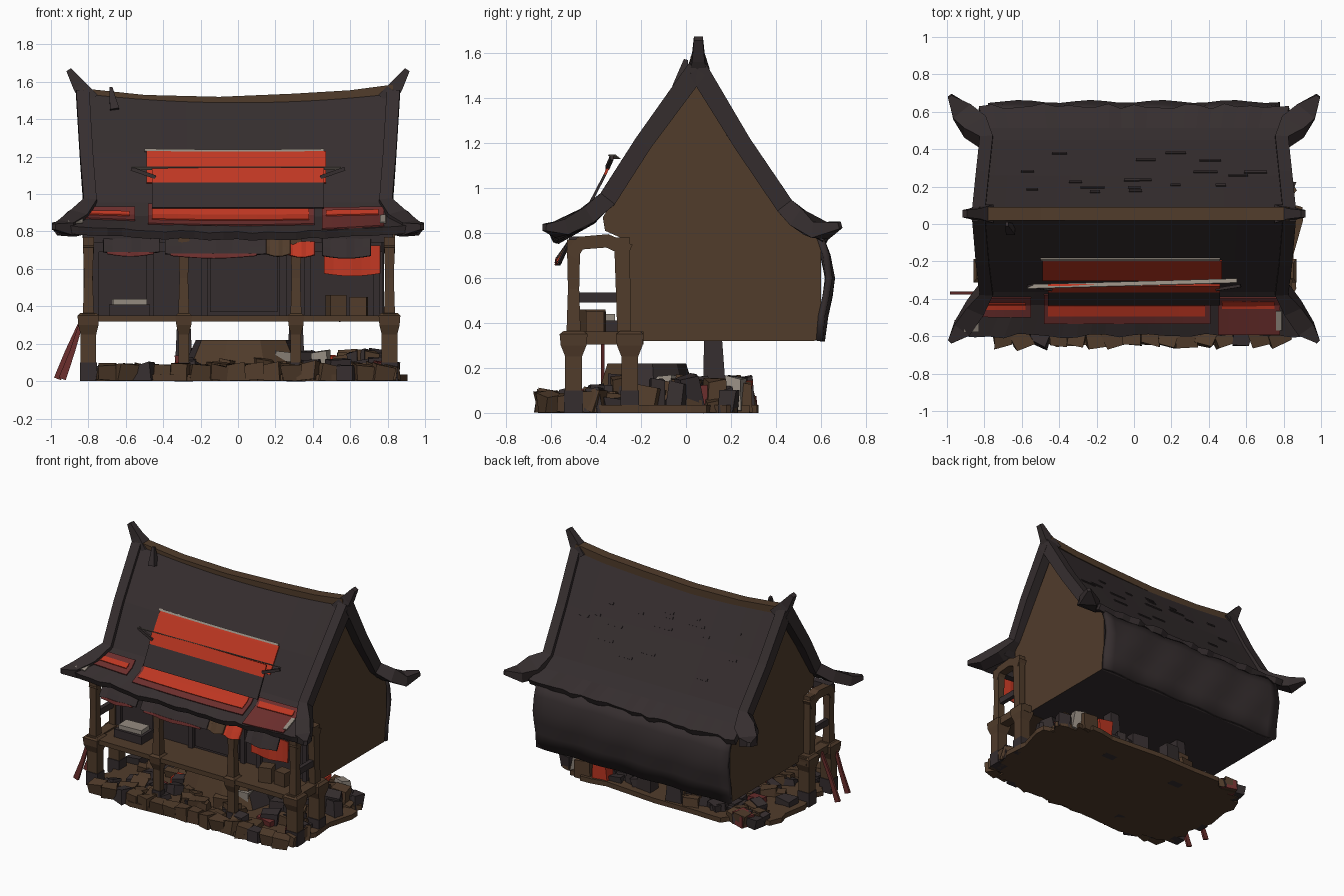
import bpy, bmesh, math, random
from mathutils import Vector, Matrix

random.seed(4)
old = bpy.data.objects.get("Cube")
if old:
    bpy.data.objects.remove(old, do_unlink=True)


def material(name, colour):
    mat = bpy.data.materials.new(name)
    mat.use_nodes = True
    mat.diffuse_color = (*colour, 1)
    mat.node_tree.nodes["Principled BSDF"].inputs["Base Color"].default_value = (*colour, 1)
    return mat


DARK = material("dark thatch", (0.036, 0.027, 0.028))
BROWN = material("brown wood", (0.082, 0.045, 0.024))
RED = material("bright red cloth", (0.52, 0.038, 0.016))
MAROON = material("faded red cloth", (0.15, 0.028, 0.026))
GREY = material("pale grey", (0.30, 0.26, 0.22))


def finish(name, bm, mats):
    bmesh.ops.recalc_face_normals(bm, faces=bm.faces)
    mesh = bpy.data.meshes.new(name)
    bm.to_mesh(mesh)
    bm.free()
    for mat in mats:
        mesh.materials.append(mat)
    obj = bpy.data.objects.new(name, mesh)
    bpy.context.collection.objects.link(obj)
    return obj


def box(name, lo, hi, mat, turn=0):
    lo, hi = Vector(lo), Vector(hi)
    bm = bmesh.new()
    bmesh.ops.create_cube(bm, size=1, matrix=Matrix.Translation((lo + hi) / 2)
                          @ Matrix.Rotation(turn, 4, 'Z') @ Matrix.Diagonal((*(hi - lo), 1)))
    return finish(name, bm, [mat])


def sweep(name, points, sizes, mat, ref=(1, 0, 0)):
    """Rectangular beam through points; sizes are half width along ref and half height."""
    pts, ref = [Vector(p) for p in points], Vector(ref)
    bm, rings = bmesh.new(), []
    for i, p in enumerate(pts):
        along = (pts[min(i + 1, len(pts) - 1)] - pts[max(i - 1, 0)]).normalized()
        side = (ref - along * ref.dot(along)).normalized()
        up = along.cross(side)
        w, h = sizes[min(i, len(sizes) - 1)]
        rings.append([bm.verts.new(p + side * w * a + up * h * b)
                      for a, b in ((-1, -1), (1, -1), (1, 1), (-1, 1))])
    for a, b in zip(rings, rings[1:]):
        for k in range(4):
            bm.faces.new((a[k], a[k - 1], b[k - 1], b[k]))
    bm.faces.new(rings[0])
    bm.faces.new(rings[-1])
    return finish(name, bm, [mat])


def sheet(name, rows, mat, thick):
    bm = bmesh.new()
    grid = [[bm.verts.new(p) for p in row] for row in rows]
    for a, b in zip(grid, grid[1:]):
        for i in range(len(a) - 1):
            bm.faces.new((a[i], a[i + 1], b[i + 1], b[i]))
    obj = finish(name, bm, [mat])
    mod = obj.modifiers.new("thickness", 'SOLIDIFY')
    mod.thickness, mod.offset = thick, 0
    return obj


# Roof slopes: each row is y, z, half width, corner lift
FRONT = [(0.05, 1.49, 0.83, 0.05), (-0.18, 1.20, 0.81, 0.01), (-0.345, 0.94, 0.79, 0),
         (-0.42, 0.86, 0.84, 0.01), (-0.59, 0.775, 0.93, 0.04)]
BACK = [(0.05, 1.49, 0.83, 0.05), (0.24, 1.20, 0.81, 0.01), (0.43, 0.92, 0.79, 0),
        (0.50, 0.84, 0.80, 0), (0.62, 0.775, 0.83, 0.01)]


def roof_point(rows, v, x=None, t=0):
    i = min(int(v), len(rows) - 2)
    y, z, half, lift = (a + (b - a) * (v - i) for a, b in zip(rows[i], rows[i + 1]))
    t = t if x is None else x / half
    return Vector((t * half, y, z + lift * t * t))


for name, rows in (("front_roof", FRONT), ("back_roof", BACK)):
    grid = [[roof_point(rows, v, t=k / 12) for k in range(-12, 13)] for v in range(5)]
    for p in grid[-1][1:-1]:
        p.y += random.uniform(-0.015, 0.015)
        p.z += random.uniform(-0.006, 0.006)
    sheet(name, grid, DARK, 0.045)


def patch(name, x0, x1, v0, v1, mat, off=0.027, rows=FRONT):
    vs = sorted({v0, v1} | {v for v in range(5) if v0 < v < v1})
    grid = []
    for v in vs:
        d = roof_point(rows, min(v + 0.2, 4), x0) - roof_point(rows, v - 0.2, x0)
        n = Vector((0, d.z, -d.y)).normalized()
        n = n if n.z > 0 else -n
        grid.append([roof_point(rows, v, x0 + (x1 - x0) * k / 6) + n * off for k in range(7)])
    return sheet(name, grid, mat, 0.008)


# Painted cloth on the roof and along the eave
patch("roof_red_panel", -0.49, 0.47, 0.97, 1.6, RED)
patch("roof_panel_trim", -0.50, 0.46, 0.93, 0.97, GREY)
for name, x0, x1, v0, v1, s0, s1 in (("left", -0.84, -0.55, 2.4, 3.4, 2.75, 3.15),
                                     ("middle", -0.48, 0.41, 2.15, 3.6, 2.45, 3.35),
                                     ("right", 0.45, 0.78, 2.4, 3.95, 2.65, 3.1)):
    patch("eave_cloth_" + name, x0, x1, v0, v1, MAROON)
    patch("eave_streak_" + name, x0 + 0.02, x1 - 0.03, s0, s1, RED, 0.033)
patch("eave_grey_left", -0.91, -0.83, 3.3, 3.85, GREY, 0.03)
patch("eave_grey_right", 0.76, 0.79, 3.2, 3.8, GREY, 0.032)

# Loose shingles
for k in range(24):
    rows = BACK if k % 4 else FRONT
    x, v = random.uniform(-0.65, 0.6), random.uniform(0.5, 1.9)
    if rows is BACK or abs(x) > 0.52:
        patch("loose_shingle", x, x + random.uniform(0.05, 0.13), v, v + 0.05, DARK, 0.024, rows)

# Propped awning over the roof opening, with a pale strip along its top edge
awning = [(-0.325, 1.14), (-0.36, 1.06), (-0.43, 0.925)]
for name, (a, b), mat in (("awning_top", awning[:2], RED), ("awning_bottom", awning[1:], DARK)):
    sheet(name, [[(x, y, z) for x in (-0.46, 0, 0.46)] for y, z in (a, b)], mat, 0.012)
sheet("awning_edge", [[(x, y - 0.016 * x / 0.56 * -1, z) for x in (-0.57, 0, 0.55)]
                      for y, z in ((-0.33, 1.147), (-0.308, 1.13))], GREY, 0.004)
for s in (-1, 1):
    sweep("awning_stick", [(s * 0.57, -0.33, 1.135), (s * 0.44, -0.35, 1.09)], [(0.008, 0.01)], DARK, (0, 1, 0))

# Ridge, barge boards, swept corners and horns
sweep("ridge_board", [(x, 0.055, z) for x, z in ((-0.83, 1.54), (-0.5, 1.505), (-0.1, 1.495),
                                                 (0.3, 1.512), (0.6, 1.53), (0.83, 1.56))],
      [(0.035, 0.025)], BROWN, (0, 1, 0))
for s in (-1, 1):
    sweep("front_barge", [(s * 0.83, 0.05, 1.53), (s * 0.81, -0.19, 1.20), (s * 0.79, -0.35, 0.95),
                          (s * 0.85, -0.45, 0.87), (s * 0.92, -0.56, 0.82), (s * 0.985, -0.63, 0.825)],
          [(0.035, 0.045), (0.035, 0.04), (0.035, 0.04), (0.05, 0.04), (0.05, 0.035), (0.012, 0.015)], DARK)
    sweep("back_barge", [(s * 0.83, 0.05, 1.53), (s * 0.81, 0.25, 1.20), (s * 0.79, 0.44, 0.92),
                         (s * 0.85, 0.52, 0.85), (s * 0.92, 0.60, 0.81), (s * 0.985, 0.685, 0.835)],
          [(0.035, 0.045), (0.035, 0.04), (0.035, 0.04), (0.07, 0.045), (0.06, 0.035), (0.012, 0.015)], DARK)
    sweep("ridge_horn", [(s * 0.79, 0.055, 1.50), (s * 0.85, 0.055, 1.58), (s * 0.905, 0.055, 1.665)],
          [(0.05, 0.05), (0.028, 0.035), (0.02, 0.015)], DARK, (0, 1, 0))
sweep("ridge_stub", [(-0.66, -0.03, 1.45), (-0.68, 0.0, 1.57)], [(0.025, 0.03), (0.008, 0.01)], DARK)

# House body: gables brown, the rest dark
profile = [(-0.27, 0.32), (-0.27, 0.77), (-0.36, 0.81), (-0.37, 0.87), (-0.02, 1.42), (0.05, 1.46),
           (0.11, 1.40), (0.41, 0.91), (0.47, 0.85), (0.60, 0.78), (0.60, 0.34), (0.57, 0.32)]
bm = bmesh.new()
base = bm.faces.new([bm.verts.new((-0.775, y, z)) for y, z in profile])
moved = bmesh.ops.extrude_face_region(bm, geom=[base])["geom"]
bmesh.ops.translate(bm, vec=(1.55, 0, 0), verts=[g for g in moved if isinstance(g, bmesh.types.BMVert)])
bm.normal_update()
for f in bm.faces:
    f.material_index = 1 if abs(f.normal.x) > 0.9 else 0
finish("house_body", bm, [DARK, BROWN])

# Sagging back cladding
bulge = [(0.59, 0.78), (0.62, 0.70), (0.64, 0.60), (0.63, 0.52), (0.61, 0.43), (0.595, 0.32)]
clad = sheet("back_cladding", [[(x / 10 * 0.78, y + 0.008 * math.sin(x * 1.3 + z * 9), z)
                                for x in range(-10, 11)] for y, z in bulge], DARK, 0.03)
for f in clad.data.polygons:
    f.use_smooth = True

# Veranda
box("deck", (-0.83, -0.54, 0.318), (0.83, -0.22, 0.352), BROWN)
box("front_beam", (-0.83, -0.52, 0.74), (0.83, -0.47, 0.785), DARK)
for x in (-0.8, -0.29, 0.31, 0.81):
    edge = abs(x) > 0.5
    w = 0.042 if edge else 0.028
    sweep("front_post", [(x, -0.5, 0.34), (x, -0.5, 0.55), (x, -0.5, 0.77)],
          [(0.03, 0.032), (0.023, 0.025), (0.03, 0.03)], BROWN)
    for y in (-0.5, -0.25):
        if y < -0.4 or edge:
            sweep("leg", [(x, y, z) for z in (0.09, 0.25, 0.30, 0.35, 0.365)],
                  [(w, w - 0.005), (w, w - 0.005), (w + 0.012, w + 0.015), (w + 0.016, w + 0.02), (w, w)], BROWN)
            box("leg_foot", (x - w - 0.004, y - w, 0), (x + w + 0.004, y + w, 0.1), DARK)
    if edge:
        box("side_beam", (x - 0.035, -0.55, 0.305), (x + 0.035, -0.19, 0.362), BROWN)
        sweep("side_post", [(x, -0.275, 0.34), (x, -0.285, 0.78)], [(0.025, 0.03), (0.025, 0.035)], BROWN)
        sweep("side_arch", [(x, -0.51, 0.70), (x, -0.47, 0.755), (x, -0.35, 0.765), (x, -0.25, 0.72)],
              [(0.03, 0.03)], BROWN)
        box("side_rail", (x - 0.015, -0.48, 0.49), (x + 0.015, -0.28, 0.535), DARK)
    else:
        sweep("rear_pillar", [(x, 0.13, 0), (x, 0.12, 0.33)], [(0.05, 0.055), (0.035, 0.04)], DARK)

# Front wall doors and framing
for x in (-0.76, -0.47, -0.18, 0.24, 0.37, 0.74):
    box("wall_stud", (x - 0.018, -0.295, 0.35), (x + 0.018, -0.265, 0.77), DARK)
box("wall_head", (-0.77, -0.30, 0.69), (0.77, -0.26, 0.75), DARK)
box("door_panel", (-0.15, -0.282, 0.37), (0.21, -0.268, 0.68), DARK)


def cloth(name, x0, x1, z0, z1, mat, y0=-0.57, y1=-0.52):
    n, rows = 6, []
    for f, sag in ((0, 0), (0.5, 0.005), (1, 0.014)):
        rows.append([(x0 + (x1 - x0) * k / n, y1 + (y0 - y1) * f + 0.006 * math.sin(k * 1.7),
                      z1 + (z0 - z1) * f - sag * math.sin(math.pi * k / n)) for k in range(n + 1)])
    sheet(name, rows, mat, 0.008)


# Hanging cloths
cloth("left_hanging", -0.72, -0.42, 0.69, 0.76, DARK)
cloth("left_hanging_hem", -0.70, -0.45, 0.68, 0.69, MAROON, -0.575, -0.57)
cloth("middle_hanging", -0.39, 0.15, 0.68, 0.76, DARK)
cloth("middle_hanging_hem", -0.36, 0.10, 0.67, 0.68, MAROON, -0.575, -0.57)
cloth("brown_hanging", 0.15, 0.28, 0.68, 0.76, BROWN)
cloth("red_hanging", 0.27, 0.41, 0.675, 0.745, RED)
cloth("right_banner", 0.46, 0.76, 0.575, 0.725, RED, -0.505, -0.50)
cloth("right_banner_fold", 0.45, 0.71, 0.67, 0.76, DARK, -0.565)

# Goods on the deck
box("grey_bundle", (-0.67, -0.42, 0.41), (-0.49, -0.32, 0.44), GREY, 0.05)
box("bundle_base", (-0.69, -0.44, 0.35), (-0.47, -0.30, 0.41), DARK)
box("crate", (0.48, -0.46, 0.35), (0.57, -0.37, 0.46), BROWN, 0.3)
box("small_crate", (0.60, -0.44, 0.35), (0.69, -0.36, 0.45), BROWN, -0.1)

# Leaning poles
for x, y, mat in ((-0.965, -0.37, MAROON), (-0.94, -0.52, MAROON)):
    sweep("leaning_pole", [(x, y, 0.012), (x + 0.055, y, 0.16), (-0.83, y, 0.34)],
          [(0.02, 0.008), (0.014, 0.008), (0.01, 0.008)], mat)

# Rubble bed with ragged edge
bm = bmesh.new()
rim = []
for k in range(56):
    a = math.tau * k / 56
    c, s = math.cos(a), math.sin(a)
    r = random.uniform(0.94, 1.04)
    rim.append(bm.verts.new((0.03 + 0.85 * r * math.copysign(abs(c) ** 0.45, c),
                             -0.165 + 0.485 * r * math.copysign(abs(s) ** 0.45, s), 0)))
bed = bmesh.ops.extrude_face_region(bm, geom=[bm.faces.new(rim)])["geom"]
bmesh.ops.translate(bm, vec=(0, 0, 0.035), verts=[g for g in bed if isinstance(g, bmesh.types.BMVert)])
finish("rubble_bed", bm, [BROWN])

# Loose stones, with a tidy row of blocks along the front; darker and taller to the back right
bm = bmesh.new()
spots = [(-0.7 + 0.098 * k, -0.61, 0.1, 0.09) for k in range(16)]
for _ in range(170):
    x, y = random.uniform(-0.74, 0.82), random.uniform(-0.55, 0.27)
    tall = 0.085 if x < -0.3 else 0.12 + 0.05 * (y > -0.3)
    spots.append((x, y, random.uniform(0.07, 0.12), random.uniform(0.06, tall)))
for x, y, w, h in spots:
    turn = Matrix.Rotation(random.uniform(-0.5, 0.5), 4, Vector((random.random() * 0.5, 0.3, 1)))
    new = bmesh.ops.create_cube(bm, size=1, matrix=Matrix.Translation((x, y, h / 2))
                                @ turn @ Matrix.Diagonal((w, w * 0.8, h, 1)))["verts"]
    weights = (85, 15, 0, 0, 0) if y < -0.5 else (42, 48, 3, 4, 3)
    tint = random.choices(range(5), weights)[0]
    for v in new:
        v.co += Vector([random.uniform(-0.012, 0.012) for _ in range(3)])
        v.co.z = max(v.co.z, 0.002)
        for f in v.link_faces:
            f.material_index = tint
finish("rubble_stones", bm, [BROWN, DARK, RED, MAROON, GREY])

# Central mound, brown only towards the front
bm = bmesh.new()
bmesh.ops.create_cone(bm, cap_ends=True, segments=9, radius1=1, radius2=0.72, depth=0.215,
                      matrix=Matrix.Translation((0.03, -0.18, 0.1125)) @ Matrix.Diagonal((0.36, 0.25, 1, 1)))
bm.normal_update()
for f in bm.faces:
    f.material_index = 0 if f.normal.y < -0.3 else 1
finish("mound", bm, [BROWN, DARK])
